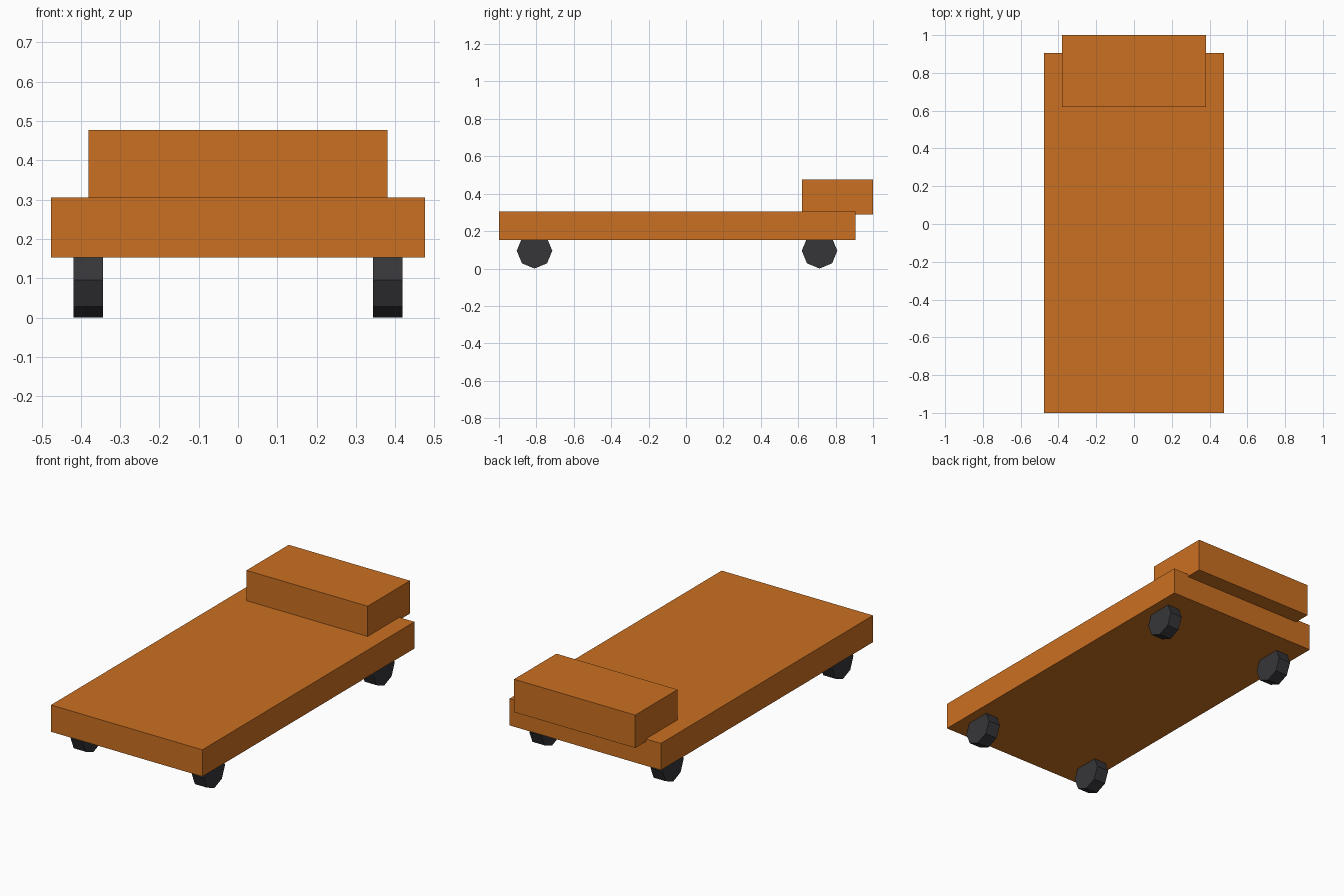
import bpy
import math

cube = bpy.data.objects.get("Cube")
if cube:
    bpy.data.objects.remove(cube, do_unlink=True)


def make_material(name, color):
    mat = bpy.data.materials.new(name)
    mat.use_nodes = True
    mat.diffuse_color = color
    mat.node_tree.nodes["Principled BSDF"].inputs["Base Color"].default_value = color
    return mat


def finish(name, mat):
    obj = bpy.context.object
    obj.name = obj.data.name = name
    obj.data.materials.append(mat)
    return obj


def box(name, low, high, mat):
    center = [(a + b) / 2 for a, b in zip(low, high)]
    bpy.ops.mesh.primitive_cube_add(size=1, location=center)
    bpy.context.object.scale = [b - a for a, b in zip(low, high)]
    bpy.ops.object.transform_apply(location=False, rotation=False, scale=True)
    return finish(name, mat)


def wheel(name, x, y, mat):
    bpy.ops.mesh.primitive_cylinder_add(
        vertices=8, radius=WHEEL_RADIUS, depth=0.076,
        location=(x, y, WHEEL_RADIUS), rotation=(0, math.pi / 2, 0))
    return finish(name, mat)


WHEEL_RADIUS = 0.095
orange = make_material("orange", (0.6, 0.16, 0.015, 1))
rubber = make_material("dark_rubber", (0.037, 0.037, 0.042, 1))

# Flat deck and raised headrest overhanging the back
box("deck", (-0.476, -1, 0.153), (0.476, 0.905, 0.305), orange)
box("headrest", (-0.381, 0.62, 0.29), (0.381, 1, 0.477), orange)

# Four eight-sided wheels, one near each corner
for side, x in (("left", 0.381), ("right", -0.381)):
    for end, y in (("front", -0.81), ("back", 0.714)):
        wheel(f"{end}_{side}_wheel", x, y, rubber)
